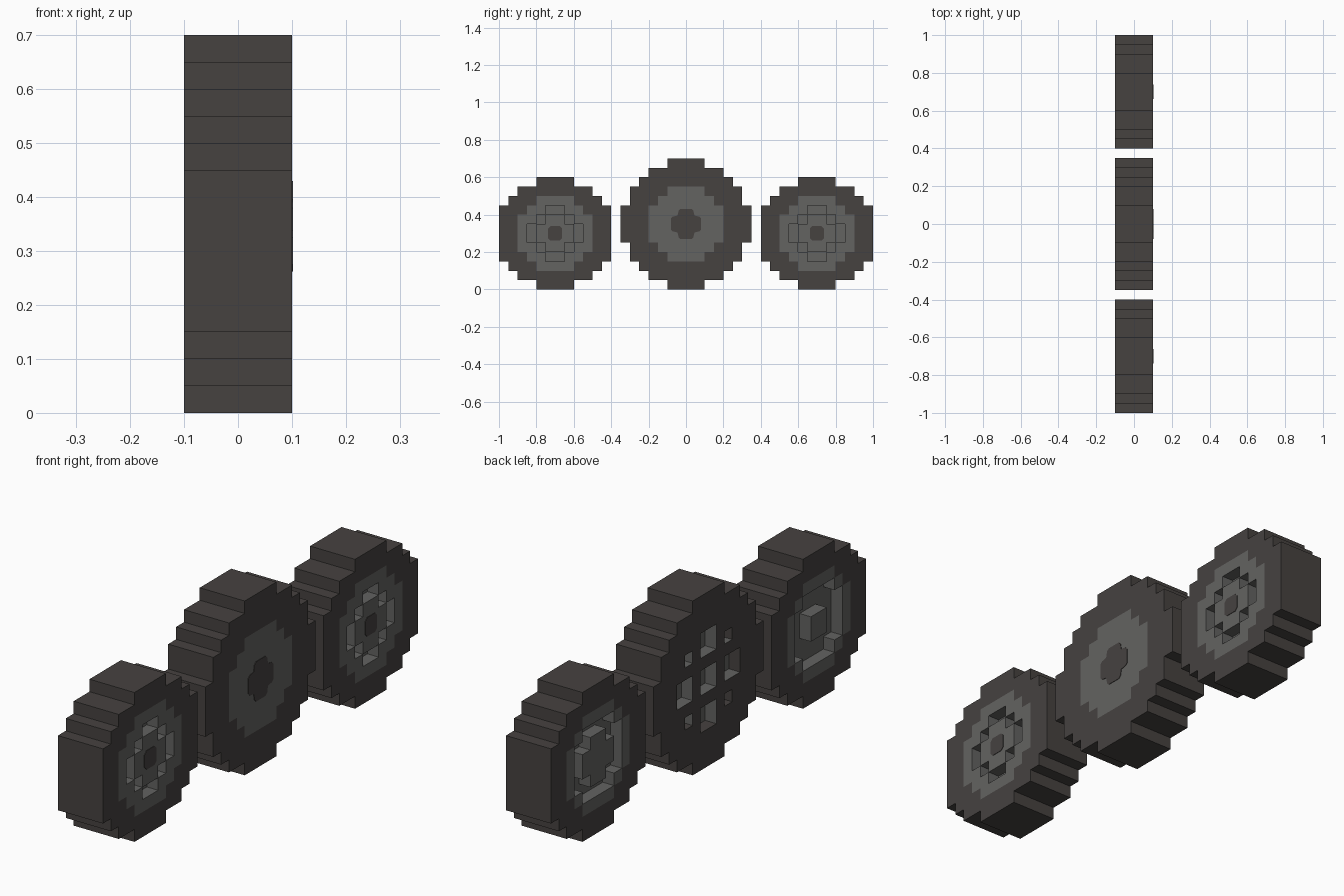
import bpy, bmesh, math
from mathutils import Vector

cube = bpy.data.objects.get("Cube")
if cube:
    bpy.data.objects.remove(cube, do_unlink=True)

S = 0.05  # edge of one block


def material(name, rgb):
    m = bpy.data.materials.new(name)
    m.use_nodes = True
    m.diffuse_color = (*rgb, 1)
    m.node_tree.nodes["Principled BSDF"].inputs["Base Color"].default_value = (*rgb, 1)
    return m


rubber = material("dark_rubber", (0.061, 0.054, 0.051))
metal = material("grey_metal", (0.125, 0.125, 0.12))


def finish(bm, name, mats):
    mesh = bpy.data.meshes.new(name)
    bm.to_mesh(mesh)
    bm.free()
    for m in mats:
        mesh.materials.append(m)
    ob = bpy.data.objects.new(name, mesh)
    bpy.context.collection.objects.link(ob)
    return ob


def ring(j):
    """Distance of a block from the wheel axis, 0 for the two middle rows."""
    return j if j >= 0 else -j - 1


def in_disc(j, k, rows):
    a, b = ring(j), ring(k)
    return b < len(rows) and a < rows[b]


HUB = [4, 4, 3, 2]
PLUS = [2, 2, 1, 1][:2]


# Recess rules; a and b are block distances from the axis
def notches(a, b):
    return (a, b) in {(0, 2), (1, 1), (2, 0)}


def cavity_square_boss(a, b):
    return max(a, b) < 3 and (a, b) != (2, 2) and (a, b) != (0, 0)


def cavity_plus_boss(a, b):
    boss = max(a, b) < 2 and (a, b) != (1, 1)
    return max(a, b) < 3 and (a, b) != (2, 2) and not boss


def spoke_holes(a, b):
    return (a, b) in {(0, 0), (0, 2), (0, 3), (2, 0), (3, 0), (2, 2)}


def flat(a, b):
    return False


def build_part(name, inside, solid, n, cy, cz, dark_back):
    """Skin the blocks of one part; faces between filled blocks are left out."""
    bm = bmesh.new()
    dirs = [Vector(d) for d in ((1, 0, 0), (-1, 0, 0), (0, 1, 0),
                                (0, -1, 0), (0, 0, 1), (0, 0, -1))]
    for i in range(-2, 2):
        for j in range(-n, n):
            for k in range(-n, n):
                if not (inside(j, k) and solid(i, j, k)):
                    continue
                c = Vector((i + 0.5, j + 0.5, k + 0.5))
                for d in dirs:
                    if solid(i + int(d.x), j + int(d.y), k + int(d.z)):
                        continue
                    u = Vector((d.y, d.z, d.x))
                    v = d.cross(u)
                    pts = [c + d / 2 + u * p / 2 + v * q / 2
                           for p, q in ((-1, -1), (1, -1), (1, 1), (-1, 1))]
                    f = bm.faces.new([bm.verts.new((p.x * S, cy + p.y * S, cz + p.z * S))
                                      for p in pts])
                    if dark_back and i == -2 and d.x < 0:
                        f.material_index = 1
    bmesh.ops.remove_doubles(bm, verts=bm.verts, dist=0.001)
    bmesh.ops.dissolve_limit(bm, angle_limit=math.radians(1), verts=bm.verts,
                             edges=bm.edges, delimit={'MATERIAL'})
    return finish(bm, name, [metal, rubber])


def axle_cap(name, outline, cy, cz):
    """Thin dark plate on the +x side."""
    bm = bmesh.new()
    f = bm.faces.new([bm.verts.new((0.1, cy + y, cz + z)) for y, z in outline])
    r = bmesh.ops.extrude_face_region(bm, geom=[f])
    bmesh.ops.translate(bm, vec=(0.002, 0, 0),
                        verts=[v for v in r["geom"] if isinstance(v, bmesh.types.BMVert)])
    bmesh.ops.recalc_face_normals(bm, faces=bm.faces)
    finish(bm, name, [rubber])


def four_fold(quarter):
    pts = []
    for q in range(4):
        for y, z in quarter:
            for _ in range(q):
                y, z = -z, y
            pts.append((y, z))
    return pts


def wheel(name, cy, rows, right_rule, left_rule, cap, dark_back=False):
    n = len(rows)
    cz = n * S

    def solid(i, j, k):
        if not (-2 <= i < 2 and in_disc(j, k, rows)):
            return False
        a, b = ring(j), ring(k)
        return not ((i == 1 and right_rule(a, b)) or (i == -2 and left_rule(a, b)))

    hub = lambda j, k: in_disc(j, k, HUB)
    tyre = lambda j, k: not hub(j, k)
    build_part(name + "_hub", hub, solid, n, cy, cz, dark_back)
    ob = build_part(name + "_tyre", tyre, solid, n, cy, cz, False)
    ob.data.materials.clear()
    ob.data.materials.append(rubber)
    axle_cap(name + "_axle_cap", four_fold(cap), cy, cz)


SMALL = [6, 6, 6, 5, 4, 2]
LARGE = [7, 7, 6, 6, 5, 4, 2]
small_cap = [(0.038, -0.025), (0.038, 0.025), (0.025, 0.038)]
plus_cap = [(0.08, -0.03), (0.08, 0.03), (0.07, 0.04), (0.045, 0.045), (0.04, 0.07), (0.03, 0.08)]

wheel("front_wheel", -0.7, SMALL, notches, cavity_square_boss, small_cap)
wheel("middle_wheel", 0.0, LARGE, flat, spoke_holes, plus_cap, dark_back=True)
wheel("rear_wheel", 0.7, SMALL, notches, cavity_plus_boss, small_cap)
